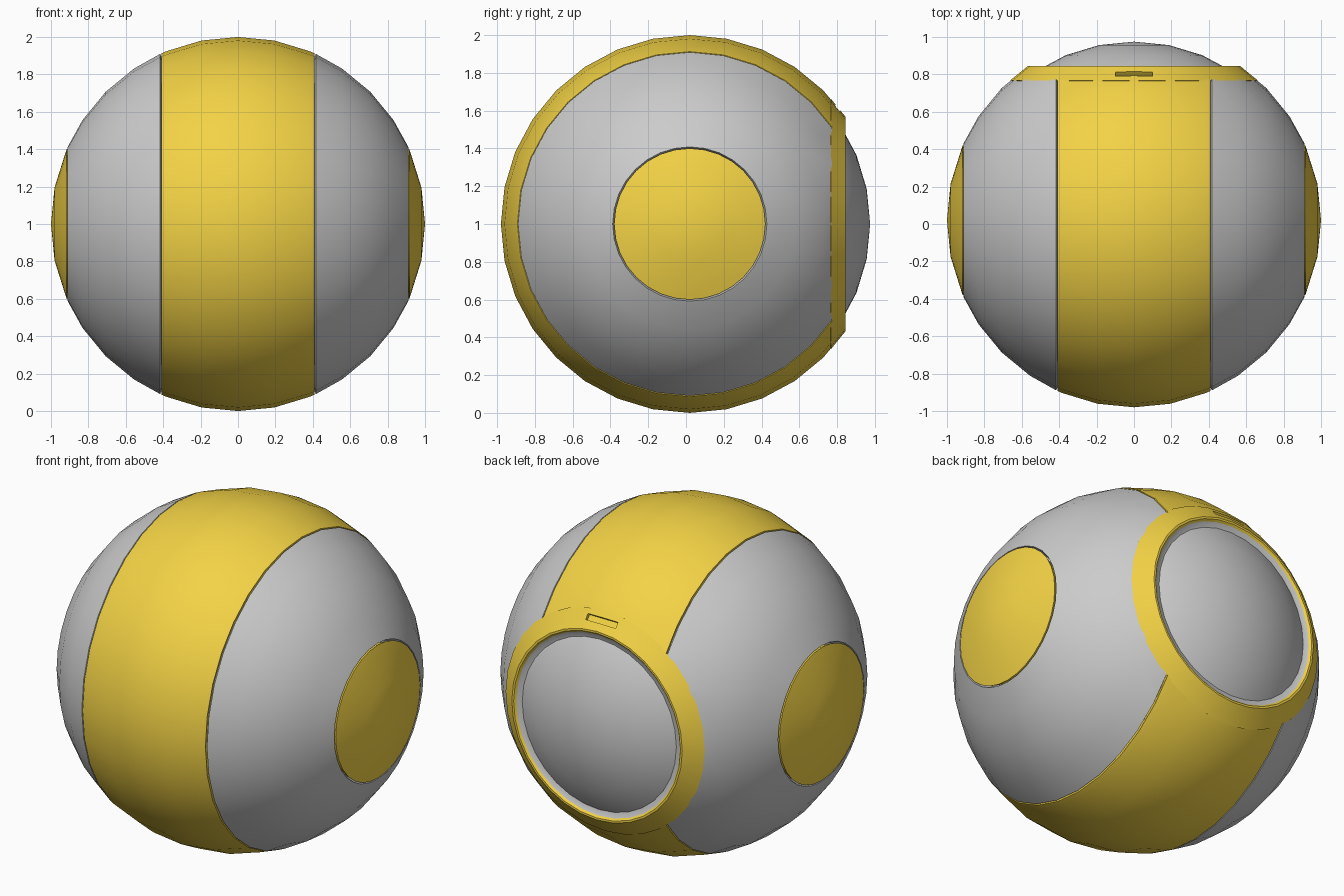
import bpy, bmesh
from math import sin, cos, radians, pi, atan2
from mathutils import Vector, Matrix

if "Cube" in bpy.data.objects:
    bpy.data.objects.remove(bpy.data.objects["Cube"])

CY, CZ, SEG = 0.02, 1.0, 32
CUT_Y = 0.772

gold = bpy.data.materials.new("gold")
gold.diffuse_color = (0.9, 0.65, 0.06, 1)
gold.use_nodes = True
gold.node_tree.nodes["Principled BSDF"].inputs["Base Color"].default_value = gold.diffuse_color


def smooth(ob):
    bpy.ops.object.select_all(action='DESELECT')
    ob.select_set(True)
    bpy.context.view_layer.objects.active = ob
    bpy.ops.object.shade_smooth_by_angle(angle=radians(28))


def lathe(name, profile, axis, mat=None, closed=True, cut=False):
    """Revolve (radius, distance along axis) points about a line through the ball's centre."""
    bm = bmesh.new()
    rings = []
    for i in range(SEG):
        a = 2 * pi * i / SEG
        s, c = sin(a), cos(a)
        rings.append([bm.verts.new((t, CY + r * s, CZ + r * c) if axis == 'x'
                                   else (r * s, CY + t, CZ + r * c)) for r, t in profile])
    n = len(profile)
    for i in range(SEG):
        p, q = rings[i], rings[(i + 1) % SEG]
        for j in range(n if closed else n - 1):
            k = (j + 1) % n
            if profile[j][0] == 0 and profile[k][0] == 0:
                continue
            bm.faces.new((p[j], p[k], q[k], q[j]))
    bmesh.ops.remove_doubles(bm, verts=bm.verts, dist=1e-5)
    bmesh.ops.recalc_face_normals(bm, faces=bm.faces)
    if cut:  # slice off the back where the rear ring sits
        bmesh.ops.bisect_plane(bm, geom=bm.verts[:] + bm.edges[:] + bm.faces[:],
                               plane_co=(0, CUT_Y, 0), plane_no=(0, 1, 0), clear_outer=True)
    me = bpy.data.meshes.new(name)
    bm.to_mesh(me)
    bm.free()
    ob = bpy.data.objects.new(name, me)
    bpy.context.collection.objects.link(ob)
    if mat:
        me.materials.append(mat)
    smooth(ob)
    return ob


def shell(degs, sign=1, inner=0.93):
    """Closed section of a thick spherical shell through the given latitudes."""
    def pt(R, d):
        return (0 if d == 90 else R * cos(radians(d)), sign * R * sin(radians(d)))
    outer = [pt(1, d) for d in degs]
    return outer + [pt(inner, d) for d in reversed(degs)]


# inner ball, showing as the rear dome and the seam floor
lathe("inner_ball", [(0 if abs(d) == 90 else 0.955 * cos(radians(d)), 0.955 * sin(radians(d)))
                     for d in [-90 + 180 * i / 16 for i in range(17)]], 'y', closed=False)

# central band
lathe("centre_band", shell([-24.1, -22.5, -11.25, 0, 11.25, 22.5, 24.1]), 'x', gold, cut=True)

# side panels and round side caps
for side, s in (("right", 1), ("left", -1)):
    lathe(side + "_panel", shell([24.6, 33.75, 45, 56.25, 65.9], s), 'x', cut=True)
    lathe(side + "_cap", shell([66.4, 78.75, 90], s), 'x', gold)

# rear ring
ring = lathe("rear_ring", [(r, y - CY) for r, y in
             [(0.64, 0.755), (0.662, 0.768), (0.653, 0.775), (0.567, 0.845),
              (0.555, 0.845), (0.54, 0.83), (0.54, 0.755)]], 'y', gold)

# grey lip between ring and dome
lathe("ring_lip", [(r, y - CY) for r, y in
      [(0.556, 0.842), (0.535, 0.828), (0.505, 0.822), (0.505, 0.78), (0.55, 0.78)]], 'y')

# slot cut into the top of the ring
bpy.ops.mesh.primitive_cube_add(size=1, location=(0, 0.803, CZ + 0.615),
                                rotation=(-atan2(0.086, 0.07), 0, 0))
cutter = bpy.context.object
cutter.name = "slot_cutter"
cutter.scale = (0.2, 0.036, 0.05)
cutter.hide_render = True
mod = ring.modifiers.new("slot", 'BOOLEAN')
mod.object = cutter
mod.operation = 'DIFFERENCE'
mod.solver = 'EXACT'
bpy.context.view_layer.objects.active = ring
bpy.ops.object.modifier_apply(modifier=mod.name)
bpy.data.objects.remove(cutter)
smooth(ring)
